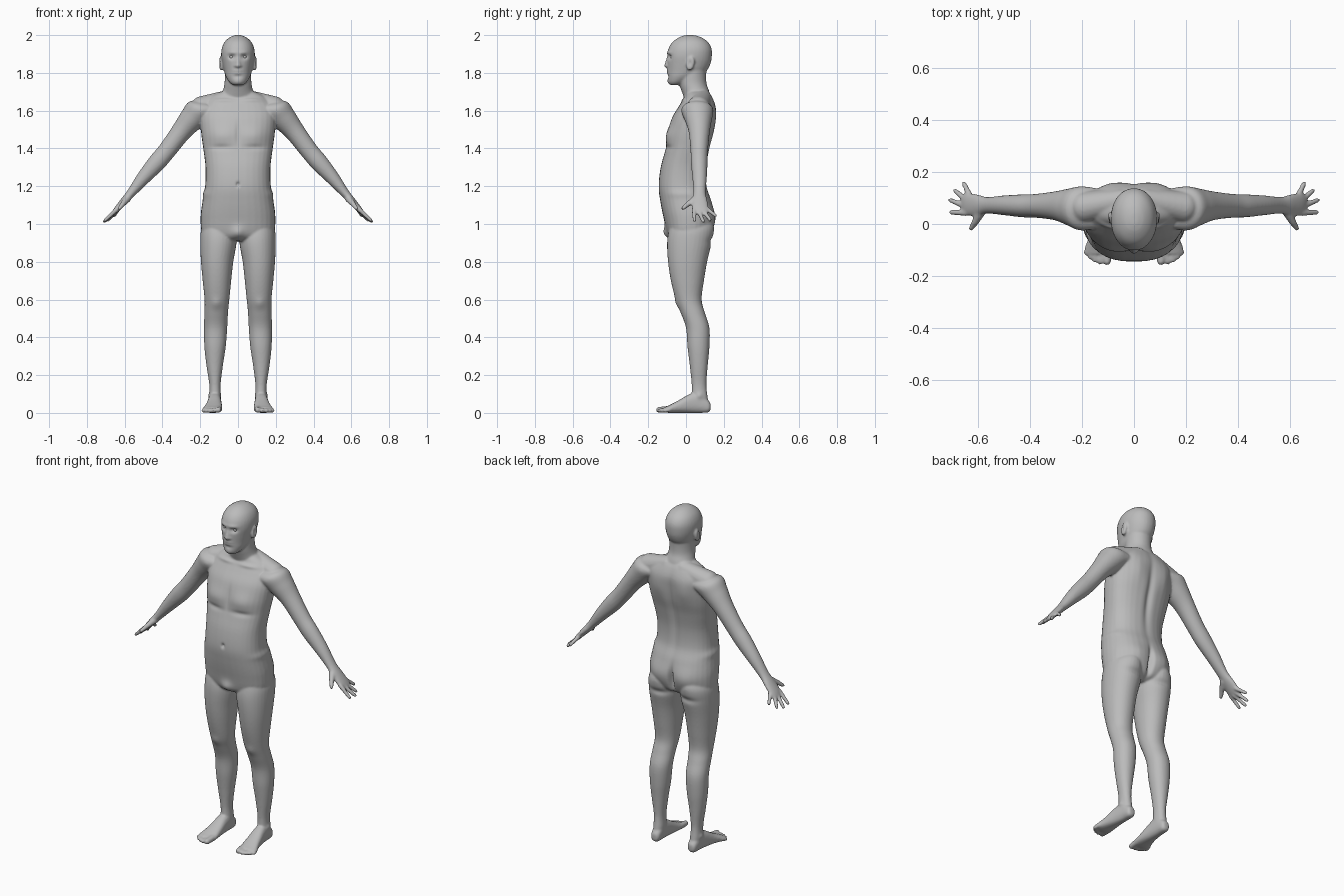
import bpy
import bmesh
import math
from mathutils import Vector, Matrix

default_cube = bpy.data.objects.get("Cube")
if default_cube:
    bpy.data.objects.remove(default_cube, do_unlink=True)

skin = bpy.data.materials.new("plain_grey")
skin.use_nodes = True
GREY = (.5, .5, .5, 1)
skin.diffuse_color = GREY
for node in skin.node_tree.nodes:
    if node.type == 'BSDF_PRINCIPLED':
        node.inputs["Base Color"].default_value = GREY


# ---- helpers ----
def smooth_rows(rows, steps=5):
    """Fill in between the given sections with a smooth spline."""
    result = []
    last = len(rows) - 1
    for i in range(last):
        before, start = rows[max(i - 1, 0)], rows[i]
        end, after = rows[i + 1], rows[min(i + 2, last)]
        for step in range(steps):
            t = step / steps
            result.append([
                b + t * (c - a) / 2
                + t * t * (2 * a - 5 * b + 4 * c - d) / 2
                + t ** 3 * (3 * b - a - 3 * c + d) / 2
                for a, b, c, d in zip(before, start, end, after)])
    result.append(list(rows[-1]))
    return result


def loft(bm, rows, frame, power=2.0, sides=32):
    """Skin a closed tube; frame turns a row into centre and two half axes."""
    rings = []
    for row in smooth_rows(rows):
        centre, u, v = frame(*row)
        ring = []
        for k in range(sides):
            angle = math.tau * k / sides
            c, s = math.cos(angle), math.sin(angle)
            c = math.copysign(abs(c) ** (2 / power), c)
            s = math.copysign(abs(s) ** (2 / power), s)
            ring.append(bm.verts.new(centre + u * c + v * s))
        rings.append(ring)
    for low, high in zip(rings, rings[1:]):
        for k in range(sides):
            n = (k + 1) % sides
            bm.faces.new((low[k], low[n], high[n], high[k]))
    bm.faces.new(rings[0][::-1])
    bm.faces.new(rings[-1])


def beads(bm, start, end, r_start, r_end, count=12):
    """A rounded, tapering finger of overlapping balls."""
    for i in range(count):
        t = i / (count - 1)
        bmesh.ops.create_uvsphere(
            bm, u_segments=16, v_segments=10,
            radius=r_start + (r_end - r_start) * t,
            matrix=Matrix.Translation(Vector(start).lerp(Vector(end), t)))


def level(z, x0, x1, y0, y1):
    return (Vector(((x0 + x1) / 2, (y0 + y1) / 2, z)),
            Vector(((x1 - x0) / 2, 0, 0)), Vector((0, (y1 - y0) / 2, 0)))


def centred(z, half, y0, y1):
    return level(z, -half, half, y0, y1)


def upright(y, x0, x1, z0, z1):
    return (Vector(((x0 + x1) / 2, y, (z0 + z1) / 2)),
            Vector(((x1 - x0) / 2, 0, 0)), Vector((0, 0, (z1 - z0) / 2)))


def across_arm(x, z, y, thick, wide):
    return Vector((x, y, z)), Vector((.76, 0, .65)) * thick, Vector((0, wide, 0))


bm = bmesh.new()

# ---- left leg ----
loft(bm, [(1.02, .03, .17, -.07, .12), (.97, .012, .195, -.09, .14),
          (.9, .008, .2, -.1, .135), (.8, .025, .196, -.095, .112),
          (.7, .036, .187, -.08, .095), (.6, .046, .177, -.055, .083),
          (.53, .053, .178, -.028, .1), (.45, .057, .18, 0, .124),
          (.35, .065, .178, .008, .124), (.25, .08, .167, .02, .115),
          (.15, .092, .152, .03, .108), (.08, .09, .152, .03, .115),
          (.03, .095, .148, .04, .12)], level, 2.1)

# ---- left foot and toes ----
loft(bm, [(.13, .105, .137, .015, .05), (.115, .094, .147, .002, .07),
          (.07, .09, .153, 0, .11), (.02, .088, .16, 0, .1),
          (-.04, .084, .172, 0, .066), (-.09, .083, .186, 0, .04),
          (-.115, .09, .182, .004, .03)], upright, 2.4)
beads(bm, (.102, -.09, .02), (.104, -.143, .016), .018, .016)
for x, tip in ((.13, -.145), (.15, -.138), (.167, -.126), (.182, -.11)):
    beads(bm, (x - .006, -.085, .018), (x, tip, .012), .012, .0115)

# ---- left arm and palm ----
loft(bm, [(.14, 1.61, .06, .06, .075), (.2, 1.6, .06, .075, .085),
          (.245, 1.555, .065, .067, .072), (.3, 1.49, .07, .054, .056),
          (.375, 1.39, .07, .048, .046), (.43, 1.325, .07, .047, .044),
          (.5, 1.245, .072, .037, .038), (.565, 1.165, .072, .024, .032),
          (.6, 1.125, .072, .02, .041), (.64, 1.08, .075, .015, .044),
          (.66, 1.057, .08, .009, .036)], across_arm)

# ---- left fingers and thumb ----
for knuckle, tip in (((.645, .042, 1.075), (.705, .045, 1.018)),
                     ((.65, .068, 1.065), (.707, .092, 1.014)),
                     ((.645, .09, 1.07), (.688, .128, 1.022)),
                     ((.63, .105, 1.085), (.655, .155, 1.045))):
    beads(bm, knuckle, tip, .0125, .0095, 16)
beads(bm, (.585, .055, 1.135), (.61, .01, 1.105), .02, .014)
beads(bm, (.61, .01, 1.105), (.627, -.016, 1.083), .014, .01)

# ---- left shoulder slope, ear and nostril ----
beads(bm, (.05, .09, 1.665), (.19, .065, 1.615), .046, .062)
ear = Matrix.Translation((.09, .024, 1.85)) @ Matrix.Rotation(-.2, 4, 'X')
bmesh.ops.create_uvsphere(bm, u_segments=20, v_segments=14, radius=1,
                          matrix=ear @ Matrix.Diagonal((.013, .021, .038, 1)))
beads(bm, (.011, -.09, 1.838), (.011, -.1, 1.838), .009, .009, 4)

# ---- mirror everything so far to the right side ----
copied = bmesh.ops.duplicate(bm, geom=bm.verts[:] + bm.edges[:] + bm.faces[:])["geom"]
for item in copied:
    if isinstance(item, bmesh.types.BMVert):
        item.co.x *= -1

# ---- torso ----
loft(bm, [(.91, .11, -.06, .08), (.94, .185, -.095, .125),
          (1.03, .198, -.118, .147), (1.12, .188, -.136, .135),
          (1.2, .174, -.145, .11), (1.3, .172, -.134, .108),
          (1.4, .184, -.108, .125), (1.48, .195, -.096, .145),
          (1.56, .2, -.075, .155), (1.62, .19, -.04, .157),
          (1.67, .15, -.01, .14), (1.7, .09, 0, .12)], centred, 2.4)

# ---- neck ----
loft(bm, [(1.64, .11, 0, .14), (1.7, .082, -.022, .125), (1.74, .072, -.036, .11),
          (1.78, .07, -.04, .107), (1.83, .07, -.03, .11)], centred)

# ---- head and nose ----
loft(bm, [(1.735, .025, -.083, -.03), (1.75, .045, -.093, 0),
          (1.78, .064, -.097, .06), (1.81, .074, -.098, .108),
          (1.85, .083, -.1, .13), (1.89, .089, -.1, .137),
          (1.93, .086, -.092, .135), (1.965, .07, -.07, .115),
          (1.99, .041, -.033, .077), (2, .012, 0, .04)], centred, 2.1)
beads(bm, (0, -.092, 1.888), (0, -.104, 1.839), .008, .012)

# ---- fuse the parts into one skin ----
bmesh.ops.recalc_face_normals(bm, faces=bm.faces[:])
rough = bpy.data.meshes.new("rough_body")
bm.to_mesh(rough)
bm.free()
body = bpy.data.objects.new("body", rough)
bpy.context.scene.collection.objects.link(body)
fuse = body.modifiers.new("fuse", 'REMESH')
fuse.mode = 'VOXEL'
fuse.voxel_size = .006
relax = body.modifiers.new("relax", 'SMOOTH')
relax.factor = .5
relax.iterations = 4
bpy.context.view_layer.update()
graph = bpy.context.evaluated_depsgraph_get()
body.data = bpy.data.meshes.new_from_object(body.evaluated_get(graph))
body.modifiers.clear()
bpy.data.meshes.remove(rough)


# ---- sculpt soft forms, the same on both sides ----
def push(centre, reach, offset):
    cx, cy, cz = centre
    rx, ry, rz = reach
    for vert in body.data.vertices:
        x, y, z = vert.co
        if abs(z - cz) > 2.5 * rz:
            continue
        far = ((abs(x) - cx) / rx) ** 2 + ((y - cy) / ry) ** 2 + ((z - cz) / rz) ** 2
        if far < 6:
            move = Vector(offset) * math.exp(-far)
            move.x = math.copysign(1, x) * move.x
            vert.co += move


# face: sockets, brow, lips, mouth, chin, ear hollow
push((.033, -.093, 1.885), (.019, .03, .013), (0, .014, 0))
push((.03, -.09, 1.907), (.03, .03, .01), (0, -.005, 0))
push((0, -.1, 1.806), (.024, .03, .012), (0, -.007, 0))
push((0, -.103, 1.805), (.024, .03, .005), (0, .005, 0))
push((0, -.1, 1.782), (.025, .03, .01), (0, .005, 0))
push((0, -.095, 1.752), (.02, .03, .014), (0, -.004, 0))
push((.102, .02, 1.852), (.014, .011, .02), (-.009, 0, 0))
# chest, crease below it, breastbone, collarbone, navel
push((.09, -.09, 1.47), (.07, .06, .05), (0, -.013, 0))
push((.09, -.1, 1.405), (.06, .05, .015), (0, .007, 0))
push((0, -.1, 1.48), (.012, .05, .07), (0, .006, 0))
push((.08, -.02, 1.655), (.06, .05, .01), (0, -.006, .003))
push((0, -.145, 1.21), (.009, .03, .012), (0, .012, 0))
# spine, shoulder blades, buttocks, cleft, folds
push((0, .14, 1.4), (.02, .06, .2), (0, -.014, 0))
push((.09, .15, 1.55), (.05, .05, .07), (0, .009, 0))
push((.09, .14, 1.02), (.07, .06, .07), (0, .015, 0))
push((0, .15, 1), (.014, .08, .07), (0, -.03, 0))
push((.09, .13, .91), (.06, .05, .018), (0, -.009, 0))
# groin, waist roll, kneecap, ankle bone
push((0, -.1, .95), (.035, .05, .035), (0, -.018, 0))
push((.18, 0, 1.16), (.04, .15, .02), (.005, 0, 0))
push((.115, -.045, .58), (.025, .03, .03), (0, -.006, 0))
push((.152, .07, .09), (.015, .015, .015), (.006, 0, 0))

body.data.materials.clear()
body.data.materials.append(skin)
body.data.shade_smooth()

# ---- eyeballs ----
for name, side in (("left_eyeball", 1), ("right_eyeball", -1)):
    ball = bmesh.new()
    bmesh.ops.create_uvsphere(ball, u_segments=20, v_segments=12, radius=.014)
    mesh = bpy.data.meshes.new(name)
    ball.to_mesh(mesh)
    ball.free()
    mesh.materials.append(skin)
    mesh.shade_smooth()
    eye = bpy.data.objects.new(name, mesh)
    eye.location = (side * .033, -.069, 1.885)
    bpy.context.scene.collection.objects.link(eye)
